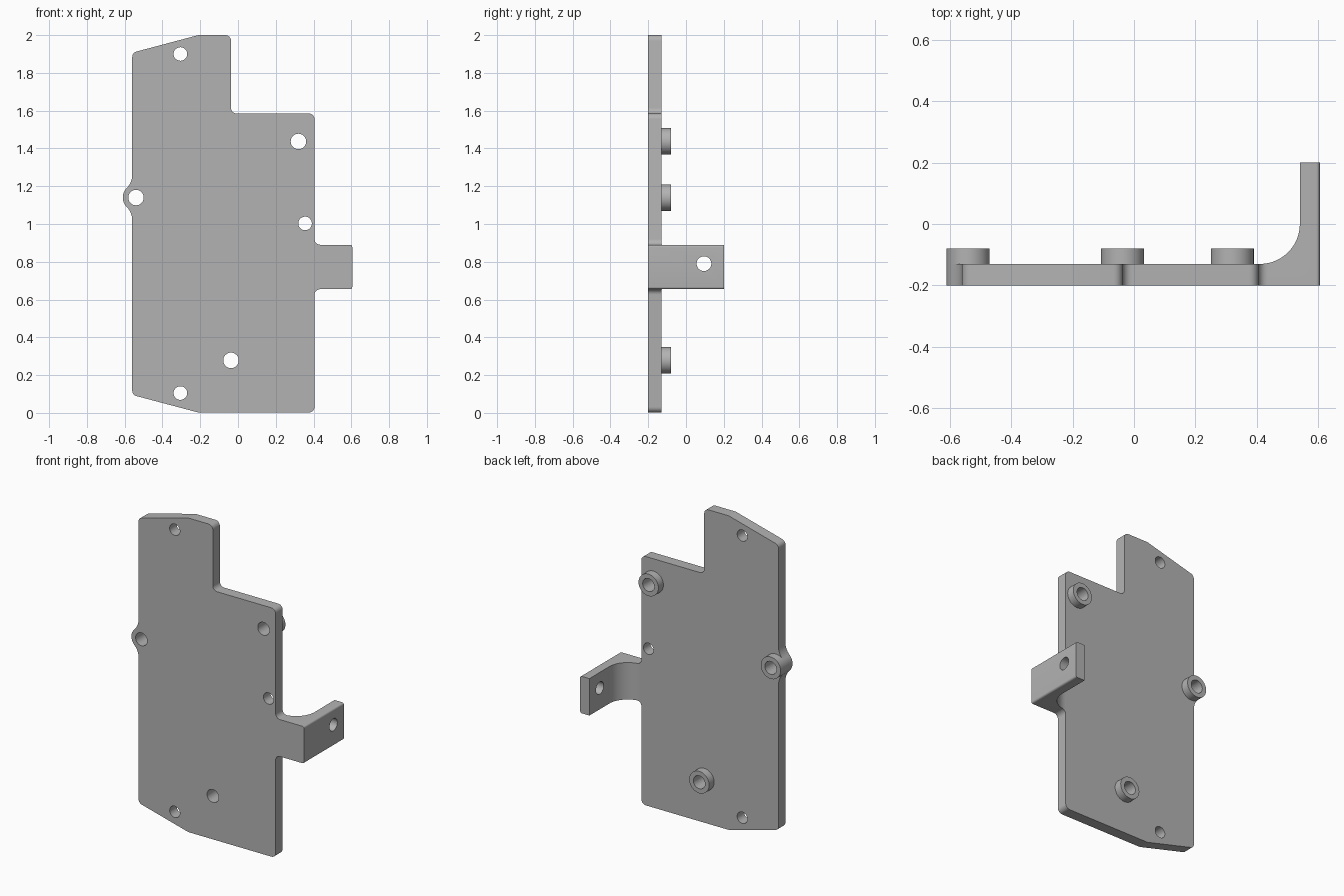
import bpy, bmesh, math
from mathutils import Vector, Matrix

if "Cube" in bpy.data.objects:
    bpy.data.objects.remove(bpy.data.objects["Cube"])

grey = bpy.data.materials.new("plain grey")
grey.diffuse_color = (0.45, 0.45, 0.45, 1)
grey.use_nodes = True
grey.node_tree.nodes["Principled BSDF"].inputs["Base Color"].default_value = grey.diffuse_color


def prism(name, pts, offset):
    """Closed profile of 3D points, extruded along offset."""
    bm = bmesh.new()
    face = bm.faces.new([bm.verts.new(p) for p in pts])
    ext = bmesh.ops.extrude_face_region(bm, geom=[face])
    moved = [v for v in ext["geom"] if isinstance(v, bmesh.types.BMVert)]
    bmesh.ops.translate(bm, verts=moved, vec=offset)
    bmesh.ops.recalc_face_normals(bm, faces=bm.faces)
    return finish(name, bm)


def cylinder(name, centre, radius, depth, axis):
    bm = bmesh.new()
    rot = Matrix.Rotation(math.pi / 2, 4, axis)
    bmesh.ops.create_cone(bm, cap_ends=True, segments=40, radius1=radius, radius2=radius,
                          depth=depth, matrix=Matrix.Translation(centre) @ rot)
    return finish(name, bm)


def finish(name, bm):
    mesh = bpy.data.meshes.new(name)
    bm.to_mesh(mesh)
    bm.free()
    mesh.materials.append(grey)
    ob = bpy.data.objects.new(name, mesh)
    bpy.context.collection.objects.link(ob)
    return ob


def boolean(ob, tool, operation):
    mod = ob.modifiers.new("cut", "BOOLEAN")
    mod.operation, mod.object, mod.solver = operation, tool, "EXACT"
    bpy.context.view_layer.objects.active = ob
    bpy.ops.object.modifier_apply(modifier=mod.name)
    bpy.data.objects.remove(tool)


def arc(cx, cy, r, a0, a1, n):
    return [(cx + r * math.cos(a0 + (a1 - a0) * i / n),
             cy + r * math.sin(a0 + (a1 - a0) * i / n)) for i in range(n + 1)]


def rounded(corners, n=6):
    """Polyline whose corners (x, z, radius) are replaced by arcs."""
    out = []
    for i, (x, z, r) in enumerate(corners):
        p = Vector((x, z))
        a = (Vector(corners[i - 1][:2]) - p).normalized()
        b = (Vector(corners[(i + 1) % len(corners)][:2]) - p).normalized()
        half = a.angle(b) / 2
        c = p + (a + b).normalized() * r / math.sin(half)
        t0 = p + a * r / math.tan(half) - c
        t1 = p + b * r / math.tan(half) - c
        turn = math.atan2(t0.x * t1.y - t0.y * t1.x, t0.dot(t1))
        start = math.atan2(t0.y, t0.x)
        out += arc(c.x, c.y, r, start, start + turn, n)
    return out


# Front outline: plate with side tab and stepped top
outline = rounded([
    (-0.56, 0.095, 0.03), (-0.21, 0.002, 0.06), (0.405, 0.002, 0.03), (0.405, 0.655, 0.03),
    (0.605, 0.655, 0.012), (0.605, 0.89, 0.012), (0.405, 0.89, 0.03), (0.405, 1.585, 0.03),
    (-0.037, 1.585, 0.03), (-0.037, 2.0, 0.03), (-0.21, 2.0, 0.06), (-0.56, 1.907, 0.03)])

# Rounded ear on the left edge, blended with concave fillets
ex, ez, er, fr = -0.54, 1.14, 0.07, 0.1
fx = -0.56 - fr
dz = math.sqrt((er + fr) ** 2 - (fx - ex) ** 2)
ang = math.atan2(dz, ex - fx)
outline += arc(fx, ez + dz, fr, 0, -ang, 8)
outline += arc(ex, ez, er, math.pi - ang, math.pi + ang, 16)[1:-1]
outline += arc(fx, ez - dz, fr, ang, 0, 8)
plate = prism("plate_with_bracket", [(x, -0.2, z) for x, z in outline], (0, 0.4, 0))

# Side profile: thin plate, curved bend and bracket arm
bend = [(-0.8, -0.3), (0.8, -0.3), (0.8, 0.3), (0.54, 0.3)]
bend += arc(0.41, 0.0, 0.13, 0, -math.pi / 2, 16) + [(-0.8, -0.13)]
boolean(plate, prism("bend_tool", [(x, y, -0.5) for x, y in bend], (0, 0, 3)), "INTERSECT")

# Holes through the plate and the bracket arm
boss_spots = [(0.32, 1.437), (-0.54, 1.14), (-0.037, 0.278)]
small_spots = [(-0.305, 1.9), (-0.305, 0.105), (0.355, 1.003)]
for spots, r in ((boss_spots, 0.041), (small_spots, 0.036)):
    for x, z in spots:
        boolean(plate, cylinder("hole", (x, -0.165, z), r, 0.2, "X"), "DIFFERENCE")
boolean(plate, cylinder("arm_hole", (0.57, 0.095, 0.79), 0.039, 0.2, "Y"), "DIFFERENCE")

# Hollow standoff bosses on the back
parts = [plate]
for i, (x, z) in enumerate(boss_spots):
    boss = cylinder(f"boss_{i + 1}", (x, -0.105, z), 0.07, 0.05, "X")
    boolean(boss, cylinder("hole", (x, -0.105, z), 0.041, 0.2, "X"), "DIFFERENCE")
    parts.append(boss)

# Smooth curved walls, keep edges sharp
bpy.ops.object.select_all(action="DESELECT")
for ob in parts:
    ob.select_set(True)
bpy.context.view_layer.objects.active = plate
bpy.ops.object.shade_smooth_by_angle(angle=math.radians(30))
